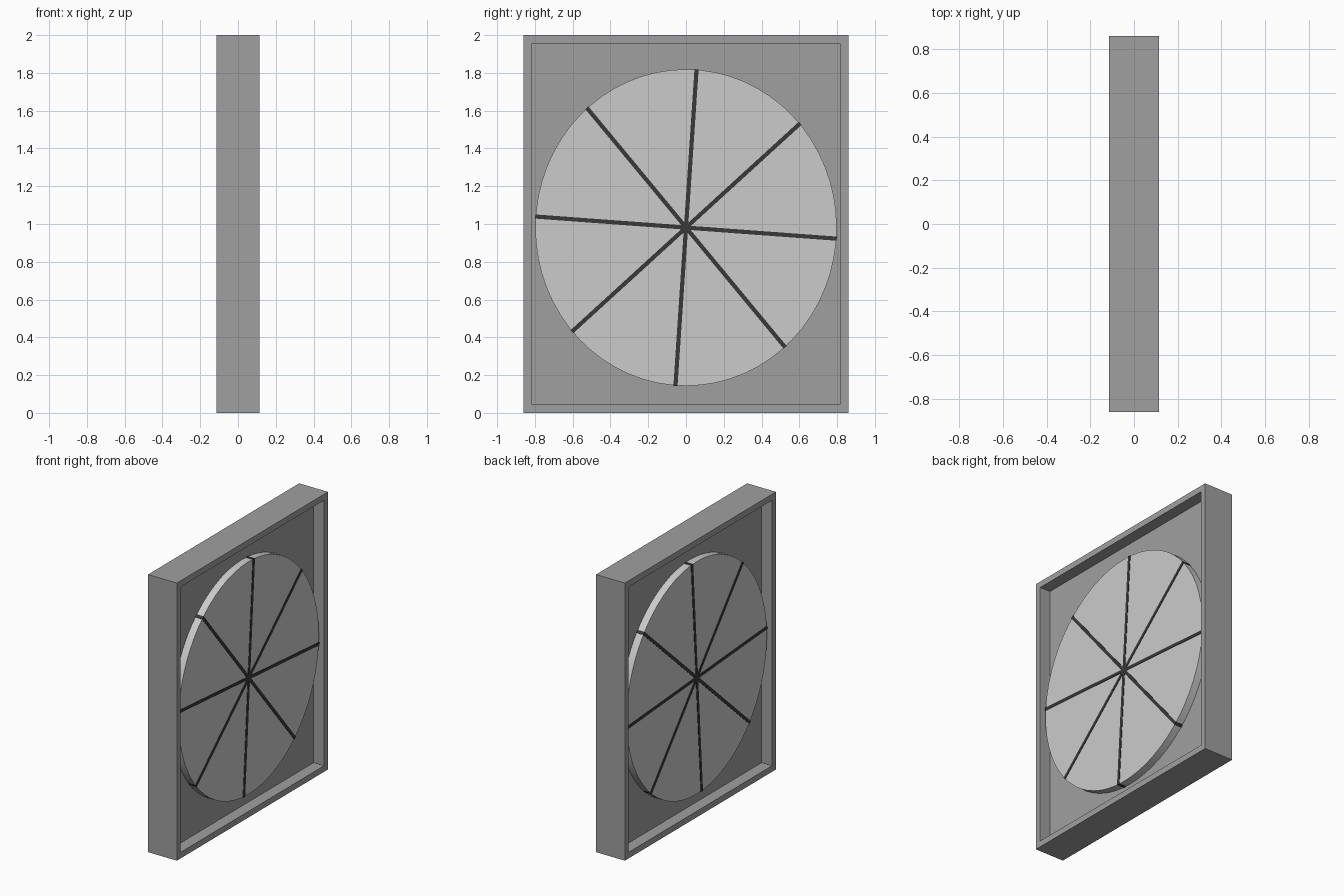
import bpy, bmesh, math
from mathutils import Matrix

if "Cube" in bpy.data.objects:
    bpy.data.objects.remove(bpy.data.objects["Cube"])

CZ, RY, RZ = 0.981, 0.798, 0.838   # disc centre height and radii


def material(name, v):
    m = bpy.data.materials.new(name)
    m.diffuse_color = (v, v, v, 1)
    m.use_nodes = True
    m.node_tree.nodes["Principled BSDF"].inputs["Base Color"].default_value = m.diffuse_color
    return m


def make(name, bm, mat):
    bmesh.ops.recalc_face_normals(bm, faces=bm.faces)
    me = bpy.data.meshes.new(name)
    bm.to_mesh(me)
    bm.free()
    ob = bpy.data.objects.new(name, me)
    bpy.context.collection.objects.link(ob)
    me.materials.append(mat)
    return ob


def box(size, matrix=Matrix()):
    bm = bmesh.new()
    bmesh.ops.create_cube(bm, size=1, matrix=matrix @ Matrix.Diagonal((*size, 1)))
    return bm


frame_grey = material("frame_grey", 0.35)
disc_grey = material("disc_grey", 0.55)
spoke_dark = material("spoke_dark", 0.04)

# Frame: slab with a rectangular recess on both broad sides
bm = box((0.23, 1.72, 2.0), Matrix.Translation((0, 0, 1)))
for face in [f for f in bm.faces if abs(f.normal.x) > 0.9]:
    new = bmesh.ops.extrude_discrete_faces(bm, faces=[face])["faces"][0]
    side = 1 if new.calc_center_median().x > 0 else -1
    bmesh.ops.inset_region(bm, faces=[new], thickness=0.062)
    wall = bmesh.ops.extrude_face_region(bm, geom=[new])["geom"]
    bmesh.ops.translate(bm, vec=(-side * 0.083, 0, 0),
                        verts=[g for g in wall if isinstance(g, bmesh.types.BMVert)])
    if new.is_valid:
        bmesh.ops.delete(bm, geom=[new], context='FACES_ONLY')
bmesh.ops.remove_doubles(bm, verts=bm.verts, dist=1e-5)
# drop the flat caps left behind at the recess mouths
caps = [f for f in bm.faces if abs(abs(f.calc_center_median().x) - 0.115) < 1e-4
        and abs(f.calc_center_median().y) < 0.01 and f.calc_area() > 2.5]
bmesh.ops.delete(bm, geom=caps, context='FACES_ONLY')
make("frame", bm, frame_grey)

# Oval disc passing through the back panel
bm = bmesh.new()
bmesh.ops.create_cone(bm, cap_ends=True, segments=64, radius1=1, radius2=1, depth=0.172,
                      matrix=Matrix.Translation((0, 0, CZ)) @ Matrix.Diagonal((1, RY, RZ, 1))
                      @ Matrix.Rotation(math.pi / 2, 4, 'Y'))
disc = make("disc", bm, disc_grey)
bpy.context.view_layer.objects.active = disc
disc.select_set(True)
bpy.ops.object.shade_smooth_by_angle()

# Four dark bars crossing at the disc centre
for k in range(4):
    t = math.radians(45 * k - 4)
    y, z = RY * math.cos(t), RZ * math.sin(t)
    mat = Matrix.Translation((0, 0, CZ)) @ Matrix.Rotation(math.atan2(z, y), 4, 'X')
    make(f"spoke_{k + 1}", box((0.178, 2 * math.hypot(y, z) + 0.004, 0.022), mat), spoke_dark)
